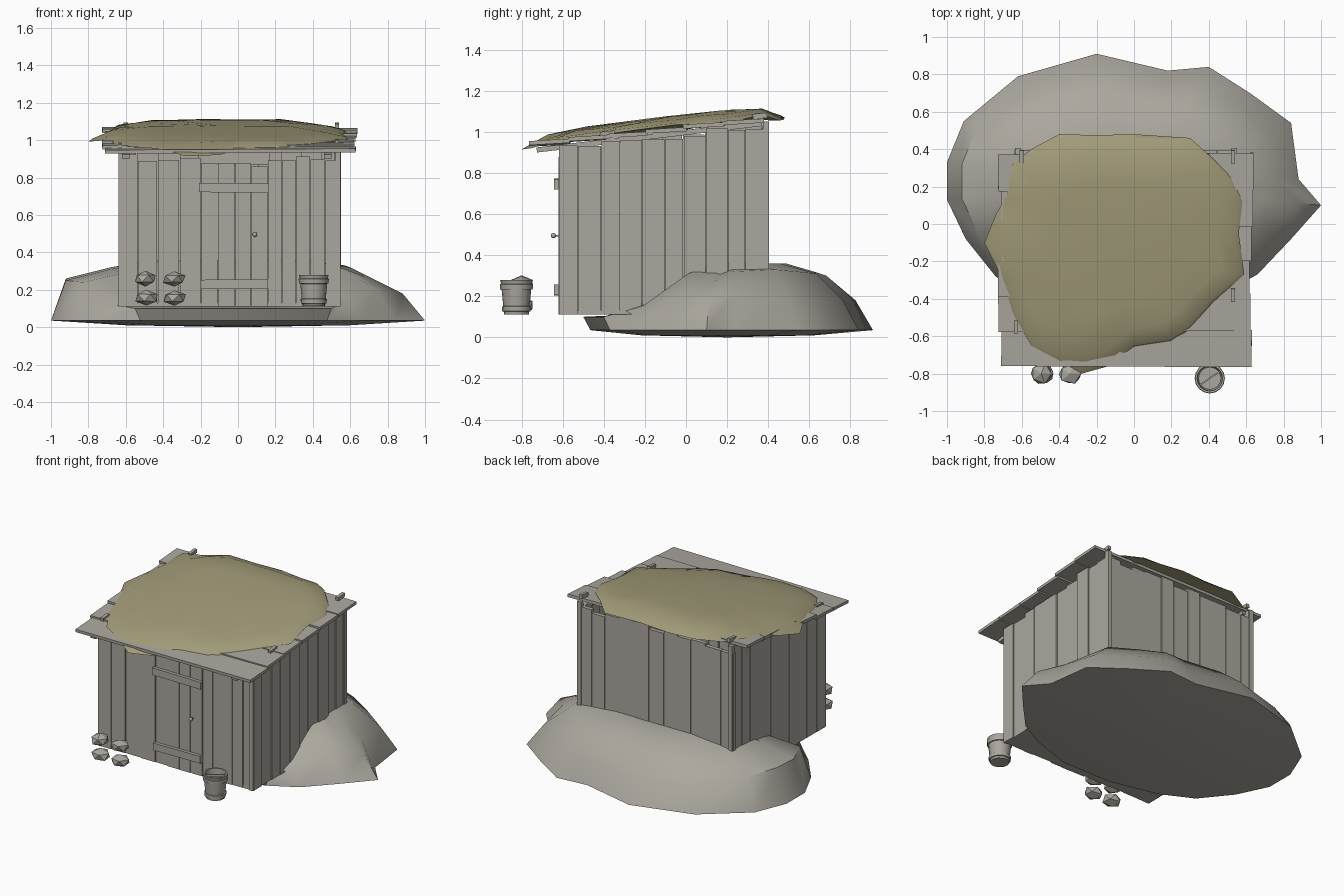
import bpy, bmesh, math, random
from mathutils import Matrix, Vector, Euler

if "Cube" in bpy.data.objects:
    bpy.data.objects.remove(bpy.data.objects["Cube"])

random.seed(4)
R = random.uniform


def material(name, col):
    m = bpy.data.materials.new(name)
    m.diffuse_color = (*col, 1)
    m.use_nodes = True
    m.node_tree.nodes["Principled BSDF"].inputs["Base Color"].default_value = m.diffuse_color
    return m


STONE = material("warm grey", (0.41, 0.39, 0.345))
MOSS = material("dull moss", (0.36, 0.33, 0.19))


def box(bm, c, size, rot=(0, 0, 0)):
    m = Matrix.Translation(c) @ Euler(rot).to_matrix().to_4x4() @ Matrix.Diagonal((*size, 1))
    return bmesh.ops.create_cube(bm, size=1, matrix=m)["verts"]


def finish(bm, name, mat, smooth=None):
    bmesh.ops.recalc_face_normals(bm, faces=bm.faces[:])
    me = bpy.data.meshes.new(name)
    bm.to_mesh(me)
    bm.free()
    ob = bpy.data.objects.new(name, me)
    bpy.context.collection.objects.link(ob)
    me.materials.append(mat)
    if smooth:
        bpy.ops.object.select_all(action='DESELECT')
        ob.select_set(True)
        bpy.context.view_layer.objects.active = ob
        bpy.ops.object.shade_smooth_by_angle(angle=math.radians(smooth))
    return ob


def loft(bm, rings, cap_start=None, cap_end=None):
    """Skin closed rings of points, with optional fan centres at the ends."""
    vs = [[bm.verts.new(p) for p in r] for r in rings]
    n = len(vs[0])
    for a, b in zip(vs, vs[1:]):
        for i in range(n):
            j = (i + 1) % n
            bm.faces.new((a[i], a[j], b[j], b[i]))
    for ring, c in ((vs[0], cap_start), (vs[-1], cap_end)):
        if c is not None:
            cv = bm.verts.new(c)
            for i in range(n):
                bm.faces.new((ring[i], ring[(i + 1) % n], cv))


# Rocky mound: outline point, shoulder height, inner height
outline = [(1.0, .10, .18, .27), (.88, .24, .21, .32), (.84, .54, .18, .33),
           (.62, .70, .18, .32), (.4, .84, .18, .31), (.18, .82, .17, .32),
           (-.2, .91, .18, .30), (-.62, .79, .18, .32), (-.91, .55, .25, .33),
           (-1.0, .33, .26, .32), (-1.0, .13, .25, .31), (-.90, -.08, .24, .29),
           (-.74, -.28, .12, .18), (-.55, -.42, .10, .11), (-.2, -.5, .10, .11),
           (.2, -.5, .10, .11), (.5, -.4, .10, .11), (.66, -.27, .15, .2),
           (.84, -.08, .20, .31)]
HC = Vector((0, .2, 0))


def ring(fn):
    pts = []
    for x, y, h1, h2 in outline:
        t, z = fn(x, y, h1, h2)
        p = HC.lerp(Vector((x, y, 0)), t)
        pts.append((p.x, p.y, z))
    return pts


bm = bmesh.new()
loft(bm, [ring(lambda x, y, a, b: (.6, .01)),
          ring(lambda x, y, a, b: (.95 if y < -.3 else 1, .035)),
          ring(lambda x, y, a, b: (1 if y < -.3 else .92 if x < -.85 else .88, a)),
          ring(lambda x, y, a, b: (.68, b)),
          ring(lambda x, y, a, b: (.4, .36 if y > 0 else b))],
     (0, .2, 0), (0, .25, .36))
finish(bm, "rocky_mound", STONE, 40)

# Shed footprint
X0, X1, Y0, Y1, ZF = -.64, .55, -.62, .40, .11


def roof_z(y):
    return 1.025 + .117 * y


def wall(name, a, b, n, inward, top):
    """Row of uneven upright planks from a to b."""
    bm = bmesh.new()
    a, b, inward = Vector(a), Vector(b), Vector(inward)
    ang = math.atan2(b.y - a.y, b.x - a.x)
    cuts = [0] + [(i + R(-.12, .12)) / n for i in range(1, n)] + [1]
    for s, e in zip(cuts, cuts[1:]):
        p = a.lerp(b, (s + e) / 2) + inward * (.016 + R(0, .008))
        h = top(p.y) - R(0, .04) - ZF
        w = (e - s) * (b - a).length - .003
        box(bm, (p.x, p.y, ZF + h / 2), (w, .028, h),
            Matrix.Rotation(ang, 3, 'Z').to_euler())
    return finish(bm, name, STONE)


wall("front_wall_left", (X0, Y0), (-.2, Y0), 4, (0, 1), lambda y: .925)
wall("front_wall_right", (.16, Y0), (X1, Y0), 5, (0, 1), lambda y: .925)
wall("back_wall", (X0, Y1), (X1, Y1), 11, (0, -1), lambda y: 1.03)
wall("right_wall", (X1, Y0), (X1, Y1), 10, (-1, 0), lambda y: roof_z(y) - .015)
wall("left_wall", (X0, Y0), (X0, Y1), 10, (1, 0), lambda y: roof_z(y) - .015)

# Floor, lintel above the door and back corner posts
bm = bmesh.new()
box(bm, ((X0 + X1) / 2, (Y0 + Y1) / 2, ZF + .01), (X1 - X0 - .02, Y1 - Y0 - .02, .02))
finish(bm, "floor", STONE)
bm = bmesh.new()
box(bm, (-.02, Y0 + .03, .90), (.38, .02, .06))
finish(bm, "lintel", STONE)
bm = bmesh.new()
for x in (X0 + .02, X1 - .015):
    box(bm, (x, Y1 - .01, .58), (.03, .03, .94))
finish(bm, "corner_posts", STONE)

# Door with two battens and a knob
wall("door", (-.2, Y0 - .003), (.16, Y0 - .003), 4, (0, 1), lambda y: .895)
bm = bmesh.new()
box(bm, (-.022, Y0 - .011, .745), (.372, .022, .05), (0, .01, 0))
box(bm, (-.02, Y0 - .011, .23), (.36, .022, .05), (0, -.01, 0))
finish(bm, "door_battens", STONE)
bm = bmesh.new()
bmesh.ops.create_uvsphere(bm, u_segments=10, v_segments=6, radius=.013,
                          matrix=Matrix.Translation((.09, -.645, .495)))
box(bm, (.09, -.627, .495), (.008, .03, .008))
finish(bm, "door_knob", STONE, 40)

# Overlapping roof boards and small pegs
bm = bmesh.new()
for i in range(6):
    l, r = -.72 + R(-.012, .015), .632 + R(-.015, .01)
    box(bm, ((l + r) / 2, -.663 + .188 * i, .947 + .021 * i), (r - l, .198, .02),
        (.06, R(-.006, .006), R(-.008, .008)))
finish(bm, "roof_boards", STONE)
bm = bmesh.new()
for x, y in ((-.63, -.55), (-.63, -.2), (-.6, .36), (.53, -.38), (.53, .36)):
    box(bm, (x, y, roof_z(y) + .01), (.022, .07, .025), (.1, 0, 0))
finish(bm, "roof_pegs", STONE)
bm = bmesh.new()
for x in (-.6, .48):
    box(bm, (x, -.18, roof_z(-.18) - .028), (.04, 1.1, .025), (.117, 0, 0))
finish(bm, "rafters", STONE)

# Moss blanket over the roof
edge = [(.59, -.27), (.56, -.05), (.58, .12), (.52, .25), (.40, .37), (.3, .46),
        (0, .48), (-.2, .475), (-.4, .48), (-.55, .40), (-.65, .32), (-.68, .15),
        (-.74, .05), (-.80, -.1), (-.70, -.3), (-.64, -.5), (-.55, -.65), (-.4, -.73),
        (-.28, -.80), (-.1, -.75), (0, -.66), (.2, -.63), (.3, -.56), (.42, -.42)]
MC = Vector((-.08, -.1))


def moss_ring(t, lift, jit=0.0):
    pts = []
    for x, y in edge:
        p = MC.lerp(Vector((x, y)), t)
        over = x < -.72 or y > .38 or y < -.74
        z = roof_z(p.y) + lift - (.025 if over and t > .95 else 0) + R(-jit, jit)
        pts.append((p.x, p.y, z))
    return pts


bm = bmesh.new()
loft(bm, [moss_ring(.85, 0), moss_ring(1, .008, .008), moss_ring(.97, .022, .005),
          moss_ring(.82, .042, .004), moss_ring(.55, .056, .003)],
     (MC.x, MC.y, roof_z(MC.y)), (MC.x, MC.y, roof_z(MC.y) + .062))
finish(bm, "roof_moss", MOSS, 50)

# Open bucket with two hoops
bm = bmesh.new()
prof = [(.060, .112), (.062, .125), (.069, .127), (.070, .150), (.064, .152),
        (.072, .232), (.079, .234), (.081, .258), (.075, .260), (.079, .278),
        (.068, .278), (.060, .16)]
bx, by, n = .405, -.825, 16
loft(bm, [[(bx + r * math.cos(2 * math.pi * k / n), by + r * math.sin(2 * math.pi * k / n), z)
           for k in range(n)] for r, z in prof], (bx, by, .112), (bx, by, .16))
finish(bm, "bucket", STONE, 30)
bm = bmesh.new()
box(bm, (bx, by, .262), (.15, .008, .012), (0, 0, .6))
finish(bm, "bucket_handle", STONE)

# Four faceted stones
for i, (x, z) in enumerate(((-.495, .26), (-.34, .257), (-.49, .157), (-.34, .155))):
    bm = bmesh.new()
    bmesh.ops.create_icosphere(bm, subdivisions=1, radius=1)
    for v in bm.verts:
        v.co *= R(.92, 1.08)
    m = (Matrix.Translation((x, -.80, z)) @ Matrix.Diagonal((.064, .06, .041, 1))
         @ Matrix.Rotation(i * 1.3, 4, 'Z'))
    bmesh.ops.transform(bm, matrix=m, verts=bm.verts[:])
    finish(bm, f"stone_{i + 1}", STONE)
